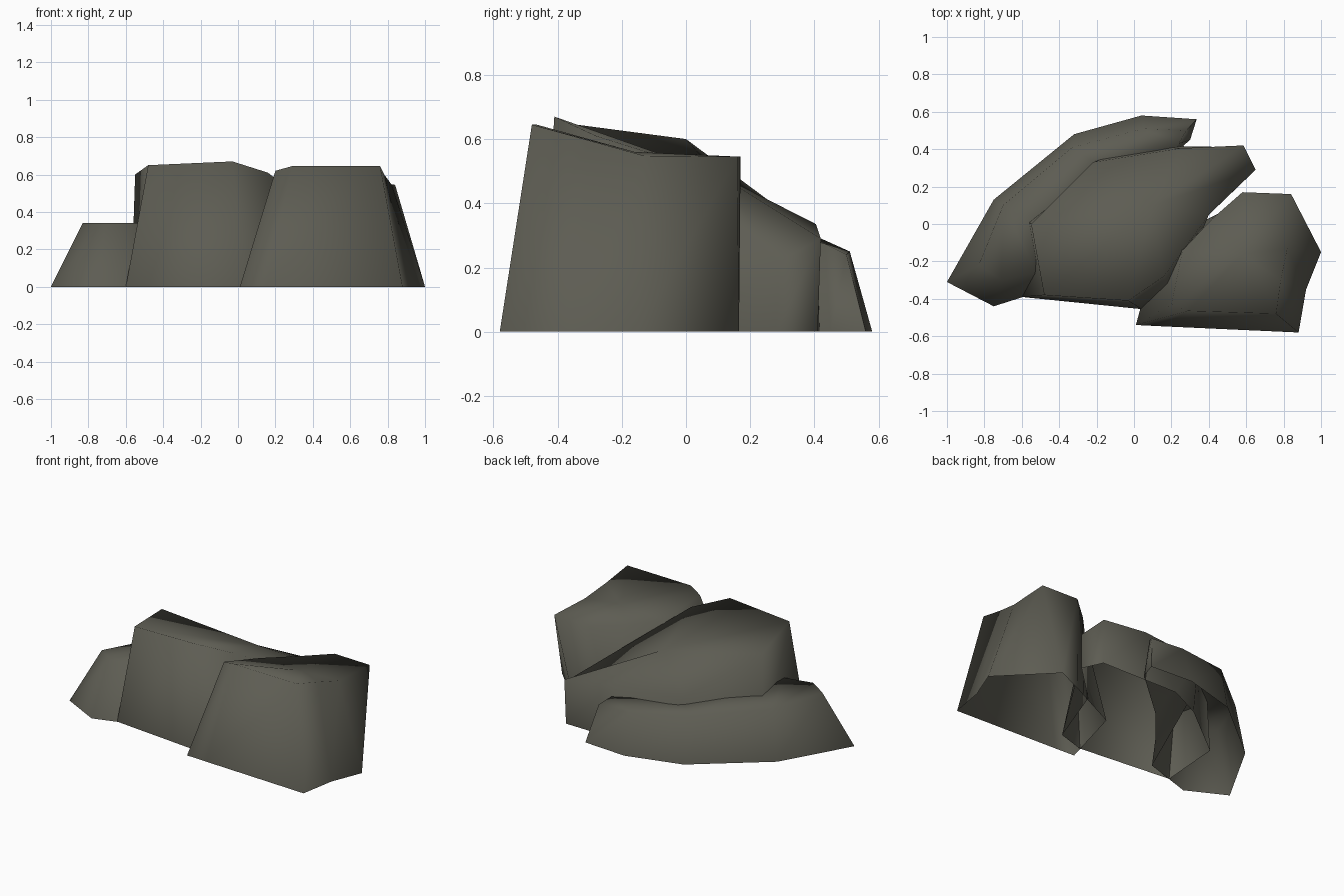
import bpy, bmesh, math

if "Cube" in bpy.data.objects:
    bpy.data.objects.remove(bpy.data.objects["Cube"])

# one stone colour for the whole cluster
stone = bpy.data.materials.new("dark olive stone")
stone.diffuse_color = (0.11, 0.108, 0.086, 1)
stone.use_nodes = True
stone.node_tree.nodes["Principled BSDF"].inputs["Base Color"].default_value = stone.diffuse_color


def rock(name, pairs, crown=None):
    """Open-bottomed boulder: each pair is a ground point and the rim point above it."""
    bm = bmesh.new()
    low = [bm.verts.new((*p, 0)) for p, _ in pairs]
    rim = [bm.verts.new(q) for _, q in pairs]
    n = len(pairs)
    for i in range(n):
        j = (i + 1) % n
        bm.faces.new((low[i], low[j], rim[j], rim[i]))
    if crown:
        # domed cap meeting at a crown point
        c = bm.verts.new(crown)
        for i in range(n):
            bm.faces.new((rim[i], rim[(i + 1) % n], c))
    else:
        cap = bm.faces.new(rim)
        bmesh.ops.triangulate(bm, faces=[cap])
    mesh = bpy.data.meshes.new(name)
    bm.to_mesh(mesh)
    bm.free()
    mesh.materials.append(stone)
    ob = bpy.data.objects.new(name, mesh)
    bpy.context.collection.objects.link(ob)
    bpy.ops.object.select_all(action='DESELECT')
    ob.select_set(True)
    bpy.context.view_layer.objects.active = ob
    bpy.ops.object.shade_smooth_by_angle(angle=math.radians(100))


# right boulder
rock("right_rock", [
    ((.01, -.54), (.20, -.43, .62)),
    ((.15, -.547), (.29, -.465, .645)),
    ((.88, -.58), (.76, -.48, .645)),
    ((.92, -.35), (.785, -.3, .595)),
    ((1.0, -.15), (.82, -.13, .548)),
    ((.69, .165), (.84, .16, .545)),
    ((.50, .08), (.58, .17, .545)),
    ((.42, .04), (.42, .03, .54)),
    ((.13, -.10), (.26, -.14, .55)),
], crown=(.58, -.16, .56))

# tall middle boulder
rock("middle_rock", [
    ((-.60, -.39), (-.48, -.38, .65)),
    ((.04, -.455), (-.03, -.41, .67)),
    ((.22, -.40), (.16, -.28, .61)),
    ((.38, .03), (.40, .05, .42)),
    ((.64, .28), (.65, .29, .22)),
    ((.58, .41), (.585, .42, .29)),
    ((.03, .42), (.25, .405, .335)),
    ((-.20, .31), (-.22, .33, .355)),
    ((-.57, .02), (-.55, 0, .60)),
], crown=(.10, .10, .49))

# low curved ledge at the back left
rock("back_ledge", [
    ((-1.0, -.31), (-.83, -.22, .34)),
    ((-.75, -.44), (-.71, -.30, .34)),
    ((-.42, -.335), (-.52, -.26, .34)),
    ((-.24, -.09), (-.45, 0, .34)),
    ((-.04, .15), (-.17, .30, .31)),
    ((.30, .45), (.24, .43, .275)),
    ((.335, .56), (.28, .50, .24)),
    ((.04, .58), (.05, .51, .25)),
    ((-.32, .48), (-.33, .41, .295)),
    ((-.75, .13), (-.70, .10, .32)),
])
